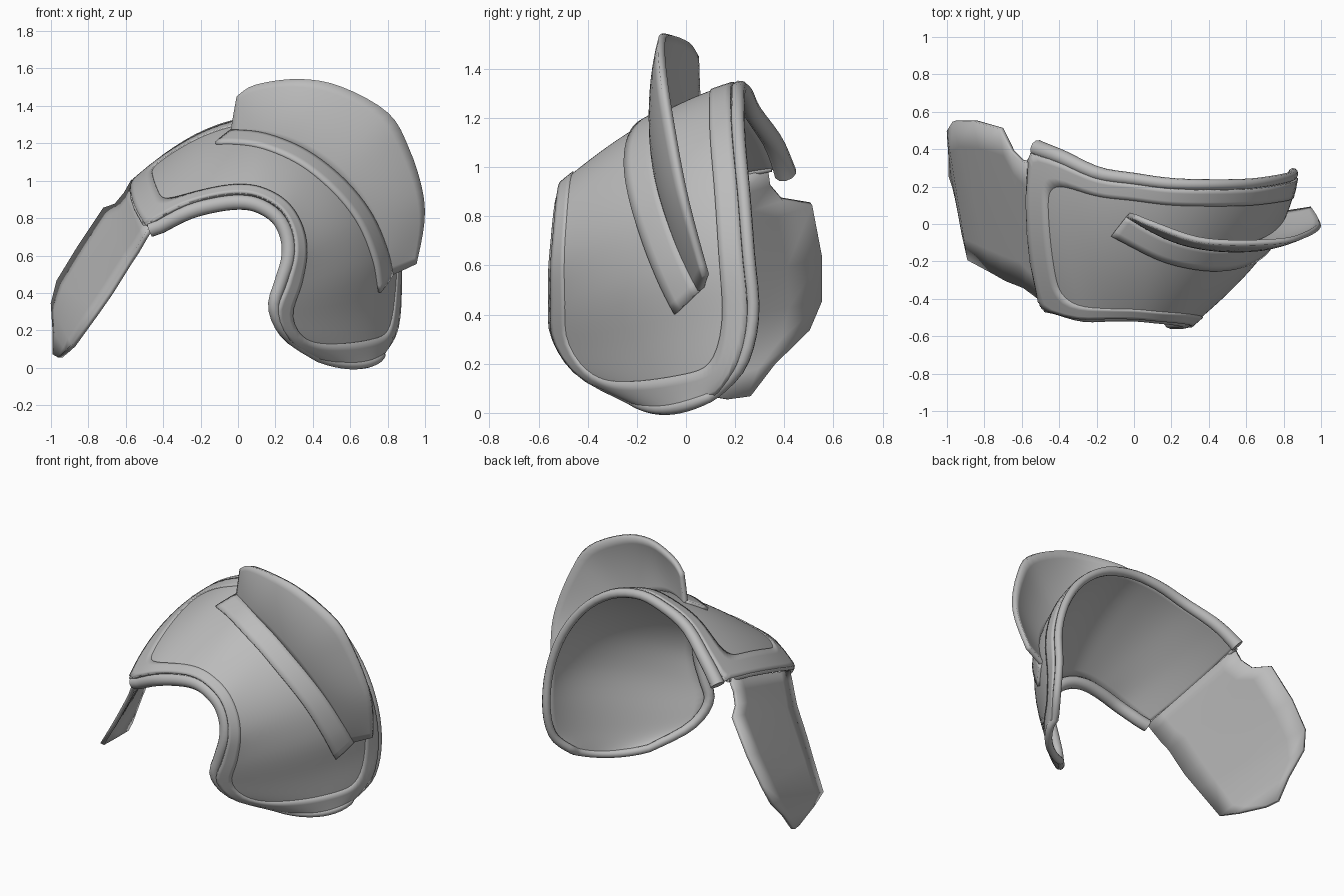
import bpy, math
from mathutils import Vector

if "Cube" in bpy.data.objects:
    bpy.data.objects.remove(bpy.data.objects["Cube"], do_unlink=True)

steel = bpy.data.materials.new("steel_grey")
steel.use_nodes = True
GREY = (0.5, 0.5, 0.5, 1)
steel.diffuse_color = GREY
shader = steel.node_tree.nodes["Principled BSDF"]
shader.inputs["Base Color"].default_value = GREY
shader.inputs["Roughness"].default_value = 0.6

# Front and back rim of the shoulder shell, from the hinge over the top to the bottom
FRONT = [(-.49, -.45, .76), (-.31, -.5, .86), (-.15, -.5, .91), (0, -.5, .93),
         (.12, -.51, .91), (.23, -.52, .84), (.29, -.53, .73), (.3, -.54, .6),
         (.26, -.54, .45), (.21, -.53, .3), (.27, -.43, .16), (.43, -.22, .055)]
BACK = [(-.55, .38, 1.0), (-.4, .33, 1.12), (-.2, .245, 1.24), (0, .215, 1.31),
        (.2, .19, 1.33), (.42, .185, 1.27), (.62, .19, 1.12), (.77, .21, .9),
        (.85, .23, .65), (.86, .25, .4), (.84, .21, .2), (.77, .12, .08)]
# Outer edge of the fin
FIN = [(0, .04, 1.45), (.1, 0, 1.51), (.33, -.08, 1.54), (.55, -.1, 1.5), (.8, -.09, 1.36),
       (.91, -.06, 1.17), (.98, -.02, .95), (.99, .02, .78), (.95, .08, .56)]
# Two long edges of the hinged flap
FLAP_BACK = [(-.56, .33, 1.0), (-.6, .34, .93), (-.65, .39, .87), (-.71, .51, .85), (-.85, .55, .64),
             (-.96, .55, .46), (-.99, .5, .34), (-.98, .36, .2), (-.98, .26, .07)]
FLAP_FRONT = [(-.47, -.42, .74), (-.5, -.4, .69), (-.54, -.37, .62), (-.58, -.34, .56), (-.68, -.3, .4),
              (-.75, -.26, .3), (-.88, -.19, .12), (-.91, -.05, .09), (-.95, .17, .055)]


def spline(points, t):
    """Smooth curve through points, t from 0 to 1."""
    last = len(points) - 1
    x = min(max(t, 0), 1) * last
    i = min(int(x), last - 1)
    f = x - i
    a, b, c, d = (Vector(points[min(max(j, 0), last)]) for j in range(i - 1, i + 3))
    return b + (c - a) * f / 2 + (a * 2 - b * 5 + c * 4 - d) * f * f / 2 + (b * 3 - a - c * 3 + d) * f ** 3 / 2


def radial(p):
    return Vector((p.x - .06, 0, p.z - .47)).normalized()


def shell_point(u, v):
    p = spline(FRONT, u).lerp(spline(BACK, u), v)
    bulge = .05 + .08 * math.exp(-((u - .72) / .2) ** 2) + .02 * u ** 8
    return p + radial(p) * bulge * 4 * v * (1 - v)


def raised(u, v, height):
    e = .01
    du = shell_point(min(u + e, 1), v) - shell_point(max(u - e, 0), v)
    dv = shell_point(u, min(v + e, 1)) - shell_point(u, max(v - e, 0))
    n = du.cross(dv).normalized()
    p = shell_point(u, v)
    if n.dot(radial(p)) < 0:
        n = -n
    return p + n * height


def finish(obj, angle=40):
    obj.data.materials.append(steel)
    bpy.ops.object.select_all(action="DESELECT")
    obj.select_set(True)
    bpy.context.view_layer.objects.active = obj
    if obj.type == "CURVE":
        bpy.ops.object.convert(target="MESH")
    bpy.ops.object.shade_smooth_by_angle(angle=math.radians(angle))


def sheet(name, rows, thickness, closed=False):
    """Plate lofted through equal rows of points."""
    n = len(rows[0])
    verts = [p for row in rows for p in row]
    faces = [(r * n + i, r * n + (i + 1) % n, (r + 1) * n + (i + 1) % n, (r + 1) * n + i)
             for r in range(len(rows) - 1) for i in range(n if closed else n - 1)]
    mesh = bpy.data.meshes.new(name)
    mesh.from_pydata(verts, [], faces)
    obj = bpy.data.objects.new(name, mesh)
    bpy.context.collection.objects.link(obj)
    solid = obj.modifiers.new("thickness", "SOLIDIFY")
    solid.thickness = thickness
    solid.offset = 0
    finish(obj)


def tube(name, points, radii):
    curve = bpy.data.curves.new(name, "CURVE")
    curve.dimensions = "3D"
    curve.bevel_depth = 1
    curve.bevel_resolution = 3
    curve.use_fill_caps = True
    line = curve.splines.new("POLY")
    line.points.add(len(points) - 1)
    for knot, p, r in zip(line.points, points, radii):
        knot.co = (*p, 1)
        knot.radius = r
    obj = bpy.data.objects.new(name, curve)
    bpy.context.collection.objects.link(obj)
    finish(obj, 60)


def steps(n):
    return [i / n for i in range(n + 1)]


# Main shell
sheet("shoulder_shell", [[shell_point(u, v) for u in steps(55)] for v in steps(16)], .02)

# Raised border with a round-cornered opening
inner, outer = [], []
COUNT = 160
for i in range(COUNT):
    a = 2 * math.pi * (i + .5) / COUNT
    c, s = math.cos(a), math.sin(a)
    square = max(abs(c), abs(s))
    rounded = (abs(c) ** 9 + abs(s) ** 9) ** (1 / 9)
    outer.append((.5 + .5 * c / square, .5 + .5 * s / square))
    inner.append((.485 + .42 * c / rounded, .475 + .405 * s / rounded))
border = []
for k in steps(4):
    border.append([raised(o[0] + (q[0] - o[0]) * k, o[1] + (q[1] - o[1]) * k, .006)
                   for o, q in zip(outer, inner)])
sheet("shell_border", border, .02, closed=True)

# Rolled rim along the front, round the bottom and up the back
rim, radii = [], []
for u in steps(40):
    p = shell_point(u, 0)
    fade = 1 - u ** 4
    rim.append(p + (Vector((0, .02, 0)) - radial(p) * .045) * fade)
    radii.append(.042 - .017 * u ** 3)
rim[0].x -= .02
for v in steps(12)[1:-1]:
    rim.append(shell_point(1, v))
    radii.append(.025)
for u in reversed(steps(40)):
    p = shell_point(u, 1)
    rim.append(p - radial(p) * (.01 + .03 * (1 - u) ** 8) + Vector((0, .025, 0)) * (1 - u ** 12))
    radii.append(.026 + .02 * (1 - u) ** 3)
tube("rolled_rim", rim, radii)


# Band that carries the fin
def band_point(s, k, height):
    q = (2 * s - 1) ** 2
    front_u, back_u = .22 + .575 * s, .26 + .51 * s
    front_v, back_v = .39 + .22 * q + .03 * s, .57 + .2 * q
    return raised(front_u + (back_u - front_u) * k, front_v + (back_v - front_v) * k, height)


sheet("fin_band", [[band_point(s, k, .012) for s in steps(40)] for k in steps(4)], .03)

# Upright fin, bowed slightly forward
fin_rows = []
for k in steps(8):
    row = []
    for s in steps(32):
        p = band_point(s, .95, 0).lerp(spline(FIN, s), k)
        row.append(p + Vector((0, -.1 * k * (1 - k) * math.sin(math.pi * s), 0)))
    fin_rows.append(row)
sheet("fin", fin_rows, .03)

# Hinged flap and its pin
flap_rows = [[Vector(a).lerp(Vector(b), k) for a, b in zip(FLAP_BACK, FLAP_FRONT)] for k in steps(6)]
sheet("hinged_flap", flap_rows, .025)
tube("hinge_pin", [shell_point(0, k) for k in (.04, .3, .5, .7, .96)], [.015] * 5)
